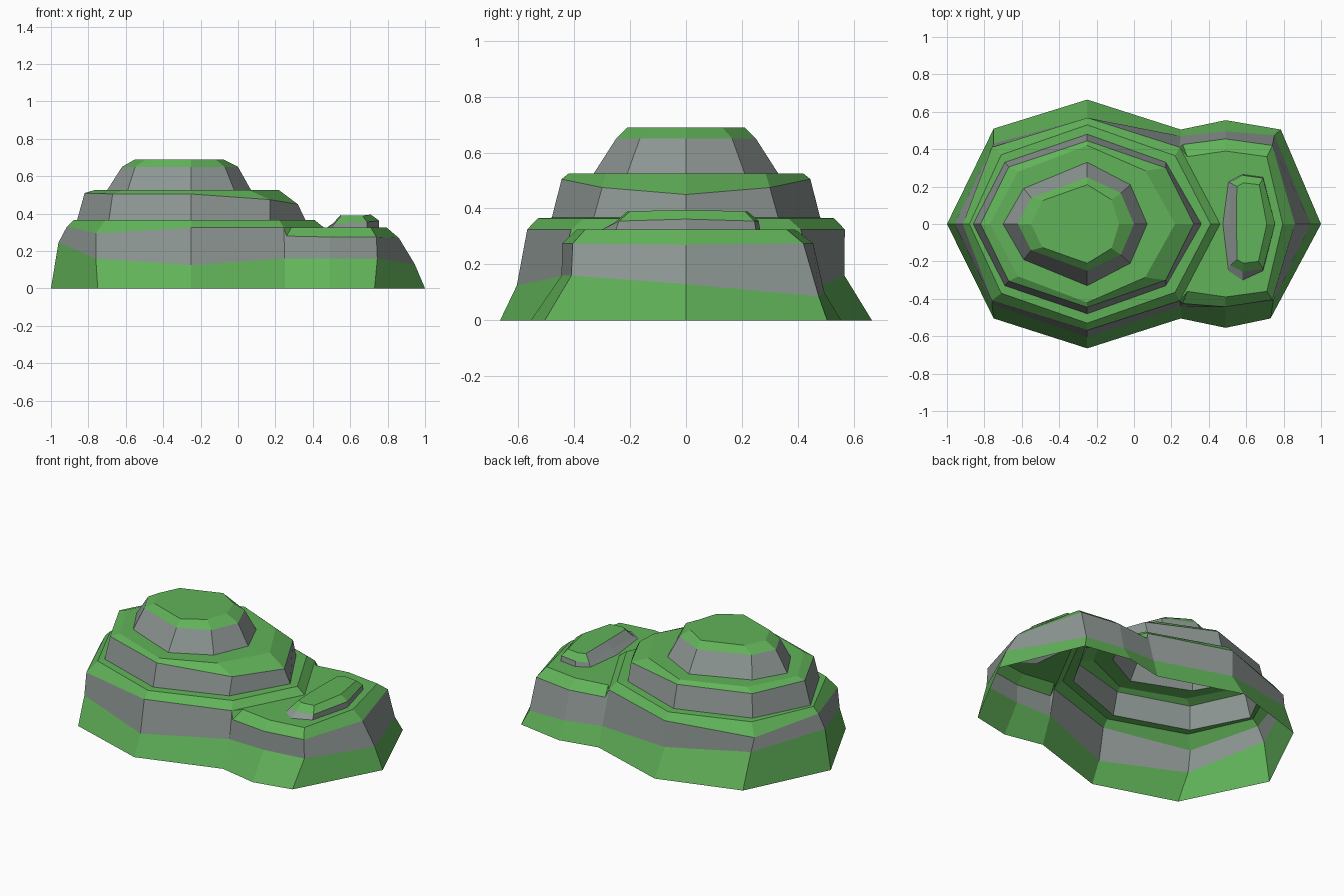
import bpy, bmesh

if "Cube" in bpy.data.objects:
    bpy.data.objects.remove(bpy.data.objects["Cube"])


def material(name, rgb):
    m = bpy.data.materials.new(name)
    m.diffuse_color = (*rgb, 1)
    m.use_nodes = True
    m.node_tree.nodes["Principled BSDF"].inputs["Base Color"].default_value = m.diffuse_color
    return m


MATS = [material("grass", (0.12, 0.45, 0.10)), material("rock", (0.27, 0.31, 0.295))]
GRASS, ROCK = 0, 1


def face(bm, pts, mat):
    """Add one face, dropping repeated corners."""
    keep = []
    for p in pts:
        if p not in keep:
            keep.append(p)
    if len(keep) > 2:
        bm.faces.new([bm.verts.new(p) for p in keep]).material_index = mat


def strips(bm, rings, mats, closed=True):
    """Join each ring (anticlockwise) to the one above it."""
    for lo, hi, mat in zip(rings, rings[1:], mats):
        n = len(lo)
        for i in range(n if closed else n - 1):
            j = (i + 1) % n
            face(bm, (lo[i], lo[j], hi[j], hi[i]), mat)


def finish(bm, name):
    bmesh.ops.remove_doubles(bm, verts=bm.verts, dist=0.0005)
    me = bpy.data.meshes.new(name)
    bm.to_mesh(me)
    bm.free()
    for m in MATS:
        me.materials.append(m)
    ob = bpy.data.objects.new(name, me)
    bpy.context.collection.objects.link(ob)
    return ob


def octagon(left, corner, mid, rcorner, right):
    """Ring mirrored front to back, starting at the back right corner and ending at the right."""
    back = [rcorner, mid, corner]
    front = [(x, -y, z) for x, y, z in reversed(back)]
    return back + [left] + front + [right]


# Main mound: lower skirt and rock band, open where the side mound joins
lip = octagon((-.915, 0, .33), (-.76, .41, .295), (-.25, .568, .325), (.245, .41, .325), (.46, 0, .325))
foot = [(.25, .505, 0), (-.25, .665, 0), (-.75, .51, 0), (-1, 0, 0),
        (-.75, -.505, 0), (-.25, -.665, 0), (.25, -.505, 0)]
rock_foot = [(.25, .47, .12), (-.25, .567, .16), (-.75, .43, .21), (-.96, 0, .245),
             (-.76, -.43, .16), (-.25, -.605, .125), (.25, -.44, .16)]
bm = bmesh.new()
strips(bm, [foot, rock_foot, lip[:7]], [GRASS, ROCK], closed=False)

# Main mound: first terrace, second tier and summit
tiers = [
    lip,
    octagon((-.88, 0, .365), (-.71, .37, .365), (-.25, .53, .365), (.22, .365, .365), (.41, 0, .365)),
    octagon((-.86, 0, .367), (-.69, .33, .367), (-.25, .48, .367), (.17, .33, .367), (.36, 0, .367)),
    octagon((-.82, 0, .51), (-.67, .305, .505), (-.25, .445, .505), (.17, .3, .475), (.32, 0, .45)),
    octagon((-.77, 0, .525), (-.62, .28, .525), (-.25, .42, .525), (.06, .285, .525), (.22, 0, .525)),
    octagon((-.70, 0, .525), (-.59, .19, .525), (-.25, .33, .525), (-.02, .21, .525), (.07, 0, .525)),
    octagon((-.62, 0, .65), (-.55, .14, .65), (-.25, .25, .65), (-.07, .165, .65), (0, 0, .65)),
    octagon((-.55, 0, .69), (-.49, .125, .69), (-.25, .21, .69), (-.12, .13, .69), (-.08, 0, .69)),
]
strips(bm, tiers, [GRASS, GRASS, ROCK, GRASS, GRASS, ROCK, GRASS])
face(bm, tiers[-1], GRASS)
finish(bm, "main_mound")

# Side mound: skirt, rock band and rounded lip (end columns close against the main mound)
A, B = lip[6], lip[0]
s_foot = [foot[6], foot[6], (.49, -.555, 0), (.73, -.505, 0), (1, 0, 0),
          (.785, .505, 0), (.49, .555, 0), foot[0], foot[0]]
s_rock = [rock_foot[6], rock_foot[6], (.49, -.445, .16), (.745, -.41, .16), (.945, 0, .13),
          (.75, .475, .085), (.49, .495, .1), rock_foot[0], rock_foot[0]]
s_lip = [A, (.26, -.425, .28), (.49, -.443, .275), (.74, -.405, .275), (.86, 0, .27),
         (.74, .42, .275), (.49, .455, .275), (.26, .425, .28), B]
s_top = [A, (.285, -.36, .325), (.49, -.39, .325), (.71, -.36, .325), (.795, 0, .325),
         (.71, .36, .325), (.49, .39, .325), (.285, .36, .325), B]
bm = bmesh.new()
strips(bm, [s_foot, s_rock, s_lip, s_top], [GRASS, ROCK, GRASS], closed=False)
finish(bm, "side_mound")

# Small outcrop on the side mound
knob = [
    [(.475, 0, .325), (.505, -.25, .325), (.58, -.30, .325), (.69, -.25, .325),
     (.755, 0, .325), (.69, .25, .325), (.58, .265, .325), (.505, .225, .325)],
    [(.51, 0, .35), (.515, -.22, .345), (.58, -.255, .35), (.69, -.24, .355),
     (.755, 0, .362), (.69, .245, .355), (.58, .26, .355), (.515, .22, .35)],
    [(.547, 0, .392), (.552, -.19, .39), (.585, -.21, .39), (.665, -.2, .39),
     (.71, 0, .395), (.67, .21, .39), (.585, .22, .39), (.55, .2, .39)],
]
bm = bmesh.new()
strips(bm, knob, [ROCK, GRASS])
face(bm, knob[-1], GRASS)
# west flank is bare rock up to the top
for f in bm.faces:
    if f.calc_center_median().x < .54:
        f.material_index = ROCK
finish(bm, "side_outcrop")

# Flat grass plateau around the outcrop
bm = bmesh.new()
edges = []
for loop in (s_top + [lip[7]], knob[0]):
    vs = [bm.verts.new(p) for p in loop]
    edges += [bm.edges.new((vs[i - 1], vs[i])) for i in range(len(vs))]
bmesh.ops.triangle_fill(bm, edges=edges, use_beauty=True, normal=(0, 0, 1))
for f in bm.faces:
    f.normal_update()
    if f.normal.z < 0:
        f.normal_flip()
finish(bm, "side_plateau")
